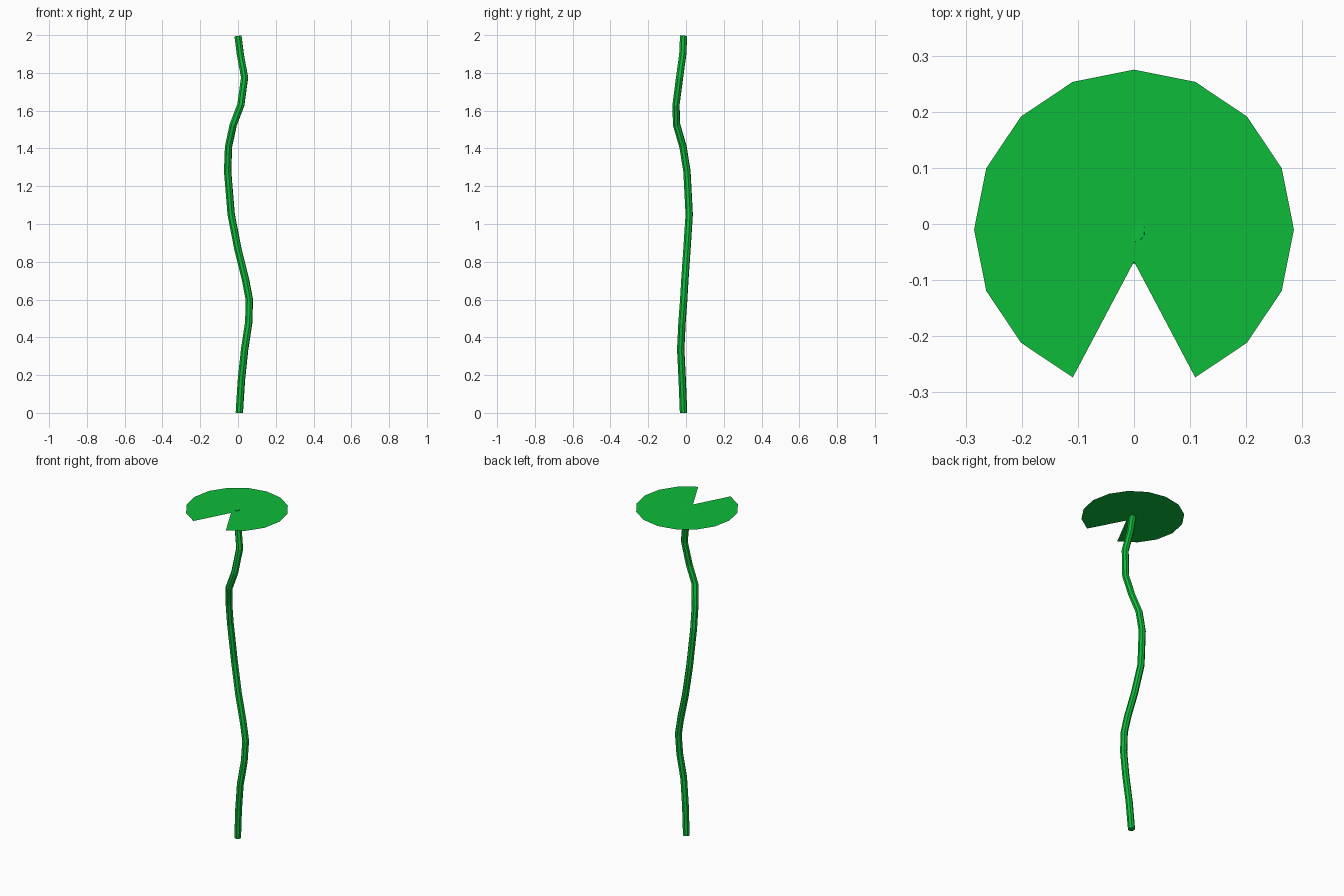
import bpy, bmesh, math

if "Cube" in bpy.data.objects:
    bpy.data.objects.remove(bpy.data.objects["Cube"])

green = bpy.data.materials.new("leaf_green")
green.diffuse_color = (0.004, 0.5, 0.042, 1)
green.use_nodes = True
green.node_tree.nodes["Principled BSDF"].inputs["Base Color"].default_value = green.diffuse_color

# Lily pad: flat 16-sided disc with one corner pulled in as the notch
R, CY, Z = 0.285, -0.01, 1.995
bm = bmesh.new()
rim = []
for i in range(16):
    a = math.radians(-90 + i * 22.5)
    p = (0, -0.067, Z) if i == 0 else (R * math.cos(a), CY + R * math.sin(a), Z)
    rim.append(bm.verts.new(p))
hub = bm.verts.new((0, CY, Z))
for i in range(16):
    bm.faces.new((hub, rim[i], rim[(i + 1) % 16]))
me = bpy.data.meshes.new("lily_pad")
bm.to_mesh(me)
bm.free()
me.materials.append(green)
bpy.context.collection.objects.link(bpy.data.objects.new("lily_pad", me))

# Stem: wavy tube, (x, y, z) from root to pad
path = [(0.007, -0.013, 0), (0.018, -0.02, 0.175), (0.035, -0.028, 0.335),
        (0.057, -0.021, 0.48), (0.06, -0.012, 0.6), (0.04, -0.006, 0.705),
        (0.0, 0.005, 0.865), (-0.036, 0.017, 1.05), (-0.055, 0.005, 1.28),
        (-0.05, -0.016, 1.41), (-0.025, -0.05, 1.526), (0.015, -0.053, 1.63),
        (0.035, -0.034, 1.775), (0.012, -0.017, 1.9), (0, -0.013, 1.995)]
cu = bpy.data.curves.new("stem", 'CURVE')
cu.dimensions = '3D'
cu.bevel_depth = 0.02
cu.bevel_resolution = 2
cu.use_fill_caps = True
sp = cu.splines.new('POLY')
sp.points.add(len(path) - 1)
for q, p in zip(sp.points, path):
    q.co = (*p, 1)
sp.use_smooth = False
cu.materials.append(green)
stem = bpy.data.objects.new("stem", cu)
bpy.context.collection.objects.link(stem)
bpy.context.view_layer.objects.active = stem
stem.select_set(True)
bpy.ops.object.convert(target='MESH')
